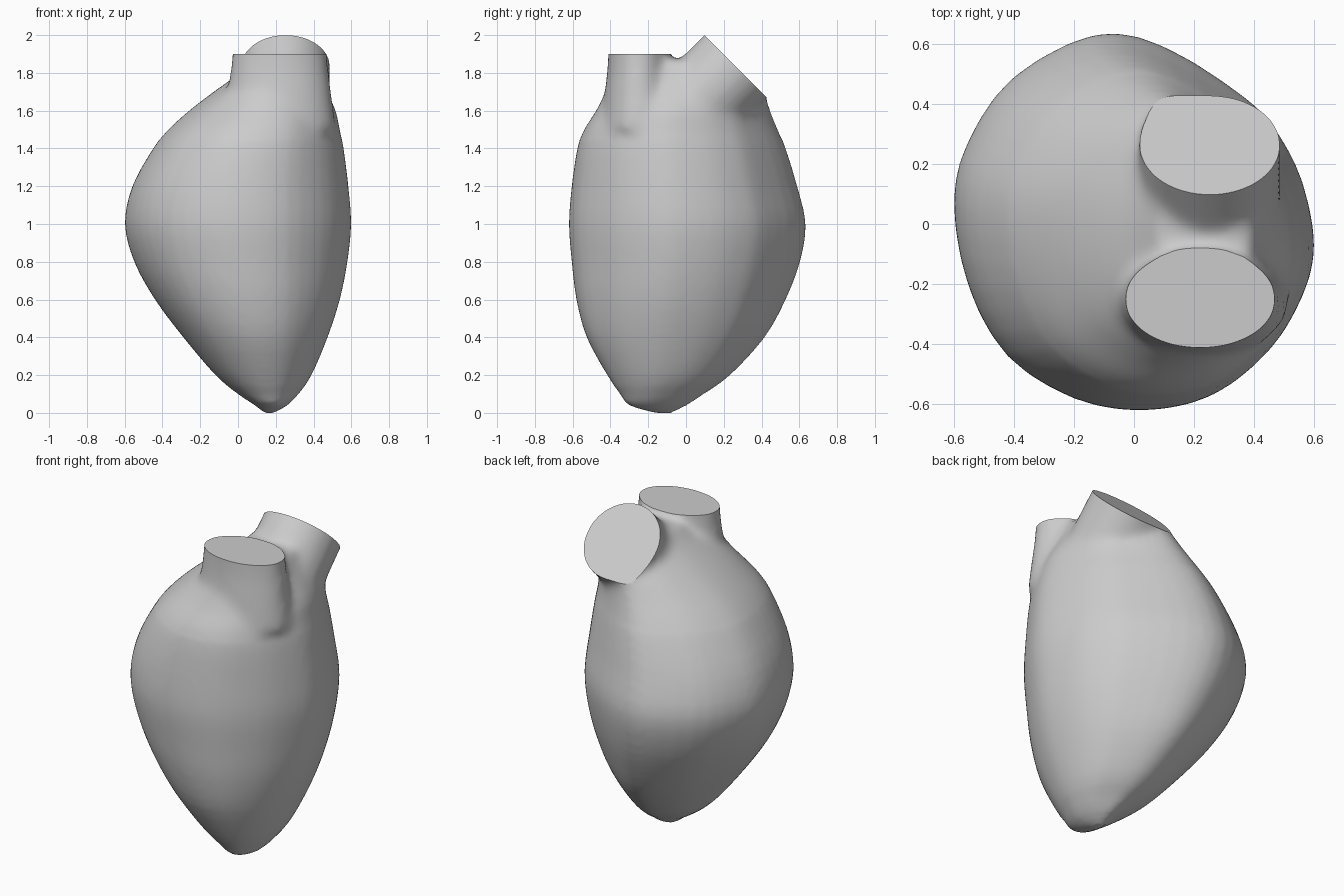
import bpy
import bmesh
import math
from mathutils import Vector

start_cube = bpy.data.objects.get("Cube")
if start_cube:
    bpy.data.objects.remove(start_cube, do_unlink=True)


def spline(points, steps, closed):
    """Catmull-Rom curve through points of any dimension."""
    count = len(points)
    result = []
    for i in range(count if closed else count - 1):
        if closed:
            quad = [points[(i + k) % count] for k in (-1, 0, 1, 2)]
        else:
            quad = [points[min(max(i + k, 0), count - 1)] for k in (-1, 0, 1, 2)]
        for s in range(steps):
            t = s / steps
            result.append([
                b + t * ((c - a) + t * ((2 * a - 5 * b + 4 * c - d) + t * (3 * (b - c) + d - a))) / 2
                for a, b, c, d in zip(*quad)])
    if not closed:
        result.append(list(points[-1]))
    return result


def loft(bm, rings):
    """Closed skin through rings with equal point counts."""
    rows = [[bm.verts.new(p) for p in ring] for ring in rings]
    n = len(rows[0])
    for low, high in zip(rows, rows[1:]):
        for i in range(n):
            j = (i + 1) % n
            bm.faces.new((low[i], low[j], high[j], high[i]))
    bm.faces.new(rows[0][::-1])
    bm.faces.new(rows[-1])


def ellipse(centre, axis_u, axis_v, sides=48):
    angles = [2 * math.pi * i / sides for i in range(sides)]
    return [centre + axis_u * math.cos(a) + axis_v * math.sin(a) for a in angles]


# Widest cross-section of the chamber, flattened at the back left
outline = [
    (.6, -.07), (.56, .14), (.48, .3), (.37, .42), (.1, .59), (-.13, .63),
    (-.4, .49), (-.55, .28), (-.6, .07), (-.55, -.21), (-.42, -.44),
    (-.2, -.58), (.03, -.62), (.26, -.57), (.45, -.42), (.56, -.24)]
outline = [(x / .6, y / .625) for x, y in spline(outline, 3, True)]

# Chamber extents by height: z, x min, x max, y min, y max
extents = [
    (0, .14, .19, -.16, -.08),
    (.04, .09, .26, -.3, .0),
    (.1, 0, .32, -.35, .09),
    (.2, -.12, .39, -.42, .23),
    (.4, -.29, .475, -.53, .41),
    (.6, -.44, .54, -.585, .52),
    (.8, -.55, .58, -.61, .595),
    (1, -.6, .6, -.625, .625),
    (1.2, -.56, .585, -.61, .58),
    (1.4, -.45, .56, -.58, .52),
    (1.5, -.37, .54, -.545, .48),
    (1.6, -.26, .52, -.48, .44),
    (1.7, -.13, .47, -.43, .41),
    (1.8, .01, .42, -.37, .35),
    (1.87, .08, .39, -.3, .28)]

bm = bmesh.new()
loft(bm, [[Vector((x0 + (u + 1) / 2 * (x1 - x0), y0 + (v + 1) / 2 * (y1 - y0), z))
           for u, v in outline]
          for z, x0, x1, y0, y1 in spline(extents, 3, False)])

# Front outlet, upright and slightly flared towards the chamber
front = [(1.5, .3, .2), (1.7, .275, .18), (1.8, .262, .168), (1.9, .252, .162), (2.06, .25, .162)]
loft(bm, [ellipse(Vector((.22, -.25, z)), Vector((rx, 0, 0)), Vector((0, ry, 0)))
          for z, rx, ry in front])

# Back outlet, leaning backwards
lean = Vector((0, 1, 1)).normalized()
across = Vector((0, -1, 1)).normalized()
rim = Vector((.252, .262, 1.835))
loft(bm, [ellipse(rim + lean * d, Vector((.235, 0, 0)), across * .235)
          for d in (-.3, -.15, 0, .16)])
bmesh.ops.recalc_face_normals(bm, faces=bm.faces)

mesh = bpy.data.meshes.new("heart_chamber")
bm.to_mesh(mesh)
bm.free()
body = bpy.data.objects.new("heart_chamber", mesh)
bpy.context.collection.objects.link(body)

# Fuse the three skins into one
fuse = body.modifiers.new("fuse", 'REMESH')
fuse.mode = 'VOXEL'
fuse.voxel_size = .02
bpy.context.view_layer.update()
fused = bpy.data.meshes.new_from_object(body.evaluated_get(bpy.context.evaluated_depsgraph_get()))
body.modifiers.clear()
body.data = fused
bpy.data.meshes.remove(mesh)
fused.name = "heart_chamber"

# Soften the skin, most of all where the outlets join
bm = bmesh.new()
bm.from_mesh(fused)
for step in range(12):
    soft = [v for v in bm.verts if v.co.z > (.15 if step < 4 else 1.45)]
    bmesh.ops.smooth_vert(bm, verts=soft, factor=.5,
                          use_axis_x=True, use_axis_y=True, use_axis_z=True)


def trim(faces, point, normal):
    """Cut the chosen faces with a plane and close the opening flat."""
    verts = {v for f in faces for v in f.verts}
    edges = {e for f in faces for e in f.edges}
    bmesh.ops.bisect_plane(bm, geom=list(verts) + list(edges) + list(faces),
                           plane_co=point, plane_no=normal, clear_outer=True)
    bmesh.ops.holes_fill(bm, edges=[e for e in bm.edges if e.is_boundary], sides=0)


trim(list(bm.faces), rim, lean)
trim([f for f in bm.faces if f.calc_center_median().y < -.04], Vector((0, 0, 1.9)), Vector((0, 0, 1)))
bmesh.ops.recalc_face_normals(bm, faces=bm.faces)
bm.to_mesh(fused)
bm.free()

# Plain grey skin
grey = bpy.data.materials.new("plain_grey")
grey.use_nodes = True
colour = (.6, .6, .6, 1)
grey.diffuse_color = colour
for node in grey.node_tree.nodes:
    if node.type == 'BSDF_PRINCIPLED':
        node.inputs["Base Color"].default_value = colour
fused.materials.clear()
fused.materials.append(grey)

bpy.ops.object.select_all(action='DESELECT')
body.select_set(True)
bpy.context.view_layer.objects.active = body
bpy.ops.object.shade_smooth_by_angle(angle=math.radians(30))
